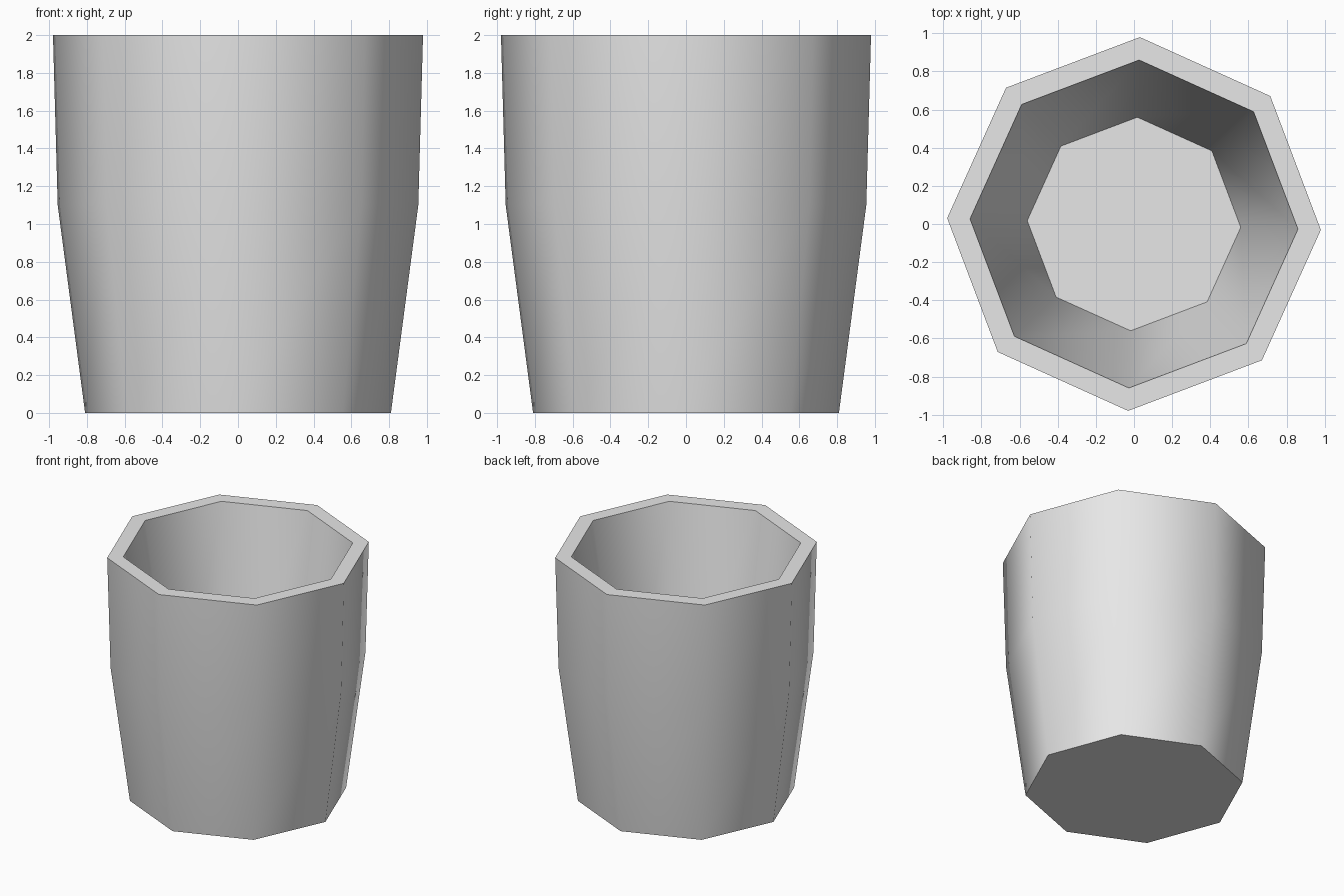
import bpy
import bmesh
from math import radians, tau
from mathutils import Matrix, Vector

SIDES = 8
TWIST = radians(-1.8)
# Radius and height, from the outer foot over the rim to the inner floor
PROFILE = [(0.81, 0), (0.955, 1.1), (0.98, 2), (0.86, 2), (0.56, 0.15)]

if "Cube" in bpy.data.objects:
    bpy.data.objects.remove(bpy.data.objects["Cube"], do_unlink=True)

# Plain grey material
grey = bpy.data.materials.new("light_grey")
grey.use_nodes = True
colour = (0.8, 0.8, 0.8, 1)
grey.diffuse_color = colour
grey.node_tree.nodes["Principled BSDF"].inputs["Base Color"].default_value = colour

# Cup wall: the profile spun round the z axis
bm = bmesh.new()
verts = [bm.verts.new((r, 0, z)) for r, z in PROFILE]
edges = [bm.edges.new(pair) for pair in zip(verts, verts[1:])]
bmesh.ops.spin(bm, geom=verts + edges, cent=(0, 0, 0), axis=(0, 0, 1),
               angle=tau, steps=SIDES, use_duplicate=False)
bmesh.ops.remove_doubles(bm, verts=bm.verts[:], dist=0.001)

# Underside and inner floor close the two open loops
bmesh.ops.holes_fill(bm, edges=[e for e in bm.edges if e.is_boundary], sides=SIDES)
bmesh.ops.recalc_face_normals(bm, faces=bm.faces[:])
bm.transform(Matrix.Rotation(TWIST, 4, Vector((0, 0, 1))))

mesh = bpy.data.meshes.new("cup")
bm.to_mesh(mesh)
bm.free()
mesh.materials.append(grey)
cup = bpy.data.objects.new("cup", mesh)
bpy.context.collection.objects.link(cup)

# Smooth sides with crisp rim, foot and floor edges
bpy.ops.object.select_all(action="DESELECT")
cup.select_set(True)
bpy.context.view_layer.objects.active = cup
bpy.ops.object.shade_smooth_by_angle(angle=radians(60))
